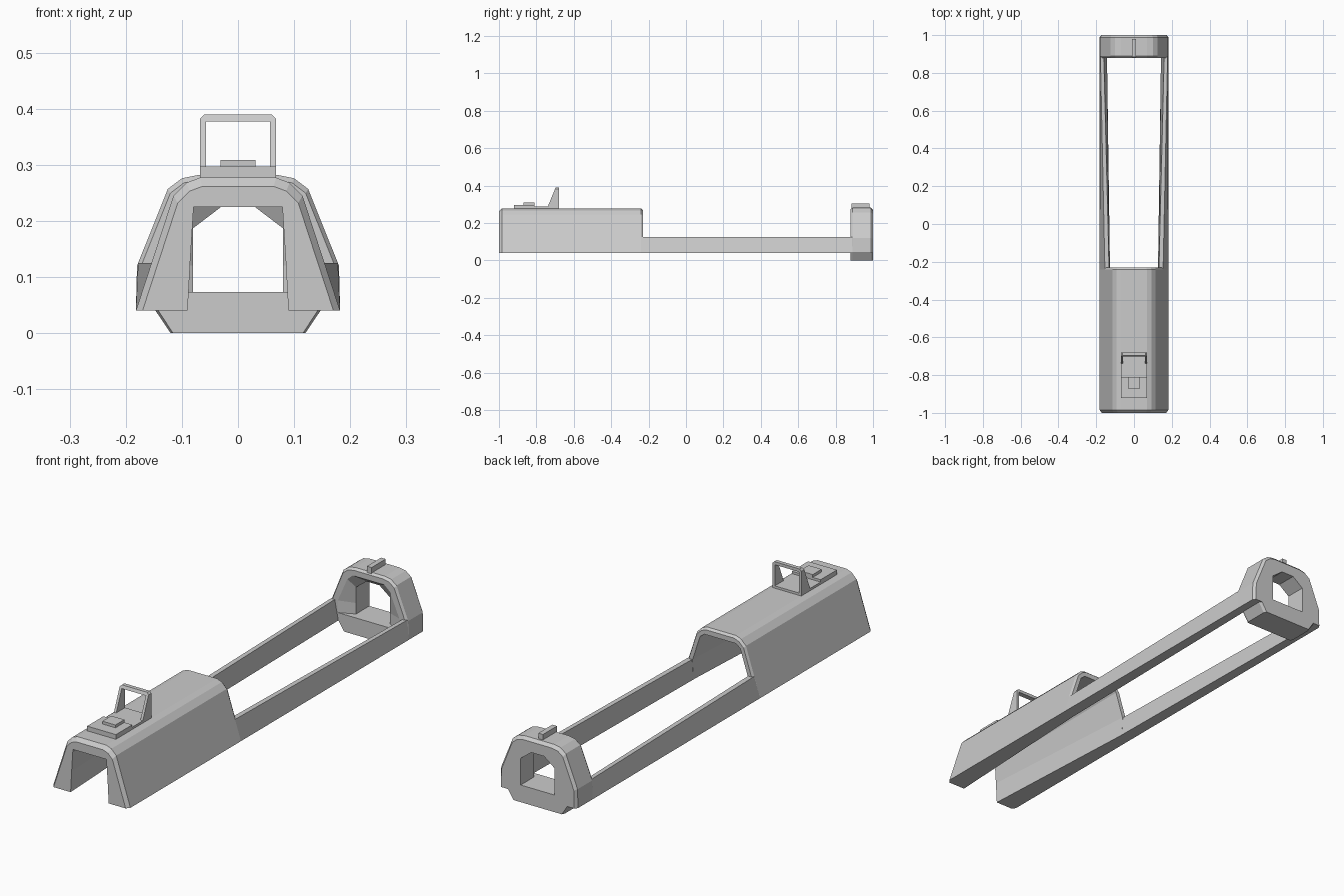
import bpy, bmesh

if "Cube" in bpy.data.objects:
    bpy.data.objects.remove(bpy.data.objects["Cube"])


def mirror(half):
    """Close a right-hand half profile (bottom to top) into a symmetric loop."""
    return half + [(-x, z) for x, z in reversed(half)]


def inset(pts, s, z0=0.04):
    return [(x * s, z0 + (z - z0) * s if z > z0 else z) for x, z in pts]


def loft(name, stations):
    """Skin a closed solid through (y, [(x, z), ...]) stations."""
    bm = bmesh.new()
    rings = [[bm.verts.new((x, y, z)) for x, z in pts] for y, pts in stations]
    n = len(rings[0])
    for a, b in zip(rings, rings[1:]):
        for i in range(n):
            j = (i + 1) % n
            bm.faces.new((a[i], a[j], b[j], b[i]))
    bm.faces.new(rings[0])
    bm.faces.new(rings[-1])
    bmesh.ops.recalc_face_normals(bm, faces=bm.faces)
    mesh = bpy.data.meshes.new(name)
    bm.to_mesh(mesh)
    bm.free()
    obj = bpy.data.objects.new(name, mesh)
    bpy.context.collection.objects.link(obj)
    return obj


def cut(obj, cutter):
    cutter.hide_render = True
    mod = obj.modifiers.new("cut", 'BOOLEAN')
    mod.operation = 'DIFFERENCE'
    mod.solver = 'EXACT'
    mod.object = cutter
    bpy.context.view_layer.objects.active = obj
    bpy.ops.object.modifier_apply(modifier=mod.name)
    bpy.data.objects.remove(cutter)


def box(name, x0, x1, y0, y1, z0, z1):
    rect = [(x0, z0), (x1, z0), (x1, z1), (x0, z1)]
    return loft(name, [(y0, rect), (y1, rect)])


# Long rear cover with chamfered ends and a flaring channel
shell = mirror([(0.182, 0.04), (0.115, 0.245), (0.092, 0.268), (0.068, 0.277)])
cover = loft("rear_cover", [(-1, inset(shell, 0.935)), (-0.985, shell),
                            (-0.24, shell), (-0.23, inset(shell, 0.965))])
narrow = mirror([(0.092, 0.0), (0.085, 0.13), (0.08, 0.21), (0.079, 0.225)])
wide = mirror([(0.127, 0.0), (0.13, 0.125), (0.095, 0.232), (0.075, 0.248)])
cut(cover, loft("channel_cutter", [(-1.01, narrow), (-0.995, narrow),
                                   (-0.23, wide), (-0.2, wide)]))

# Side rails
for side, label in ((1, "right"), (-1, "left")):
    near = [(0.127, 0.04), (0.182, 0.04), (0.154, 0.125), (0.132, 0.125)]
    far = [(0.143, 0.04), (0.182, 0.04), (0.178, 0.125), (0.16, 0.125)]
    loft(label + "_rail", [(-0.24, [(side * x, z) for x, z in near]),
                           (0.895, [(side * x, z) for x, z in far])])

# End block with a funnelled opening
rim = mirror([(0.12, 0.0), (0.147, 0.04), (0.182, 0.04), (0.18, 0.12),
              (0.125, 0.257), (0.1, 0.276), (0.07, 0.282)])
block = loft("end_block", [(0.88, inset(rim, 0.965)), (0.89, rim),
                           (0.988, rim), (1.0, inset(rim, 0.95))])
hole = mirror([(0.08, 0.073), (0.08, 0.12), (0.08, 0.187), (0.03, 0.225)])
mouth = mirror([(0.145, 0.073), (0.145, 0.125), (0.1, 0.228), (0.075, 0.25)])
cut(block, loft("opening_cutter", [(0.86, mouth), (0.88, mouth),
                                   (0.91, hole), (1.02, hole)]))

# Front post sight
box("post_sight", -0.011, 0.011, 0.885, 0.98, 0.27, 0.305)

# Rear sight: base, raised plate, slider
box("sight_base", -0.068, 0.068, -0.92, -0.68, 0.265, 0.287)
box("sight_plate", -0.068, 0.068, -0.92, -0.81, 0.28, 0.297)
box("sight_slider", -0.031, 0.031, -0.87, -0.81, 0.29, 0.309)

# Rear sight guard: arched frame with the front leaning back
guard = mirror([(0.068, 0.285), (0.068, 0.382), (0.06, 0.39)])
frame = loft("sight_guard", [(-0.74, guard), (-0.68, guard)])
for v in frame.data.vertices:
    if v.co.y < -0.7 and v.co.z > 0.3:
        v.co.y = -0.74 + 0.043 * (v.co.z - 0.285) / 0.105
cut(frame, box("guard_cutter", -0.057, 0.057, -0.8, -0.6, 0.27, 0.377))
